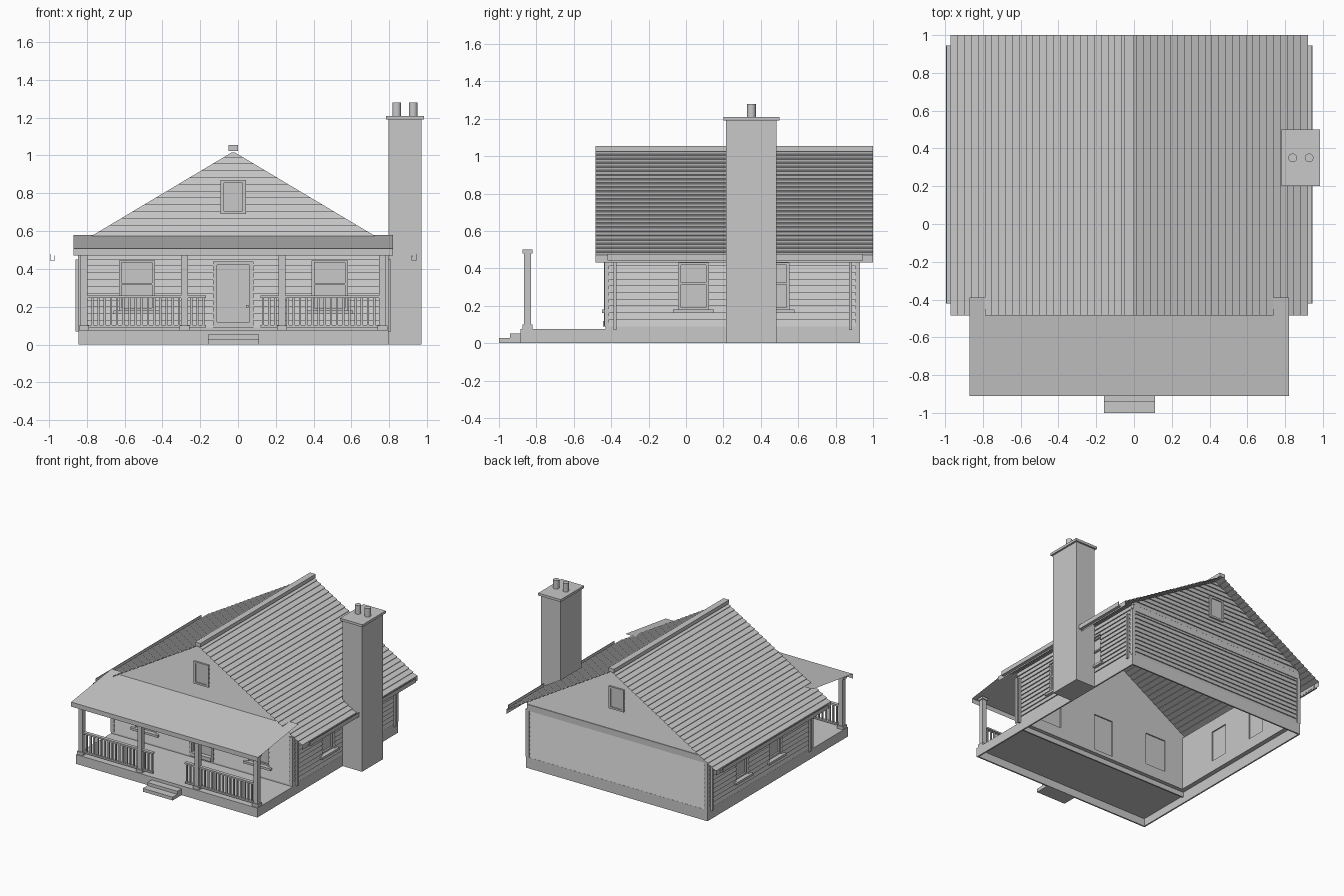
import bpy, bmesh, math

if "Cube" in bpy.data.objects:
    bpy.data.objects.remove(bpy.data.objects["Cube"], do_unlink=True)

GREY = (0.58, 0.58, 0.58, 1)
mat = bpy.data.materials.new("plain grey")
mat.use_nodes = True
mat.diffuse_color = GREY
mat.node_tree.nodes["Principled BSDF"].inputs["Base Color"].default_value = GREY

CX = -0.025            # ridge line
HALF = 0.81            # half width of the house body
FRONT, BACK = -0.425, 0.92
RIDGE, SLOPE, EAVE = 1.03, 0.596, 0.945
BASE = 0.09


def finish(name, bm, solid=True):
    if solid:
        bmesh.ops.recalc_face_normals(bm, faces=bm.faces)
    me = bpy.data.meshes.new(name)
    bm.to_mesh(me)
    bm.free()
    me.materials.append(mat)
    ob = bpy.data.objects.new(name, me)
    bpy.context.collection.objects.link(ob)
    return ob


# Wall frames: u along the wall, d outward, z up
def world(u, d, z): return (u, d, z)
def on_front(u, d, z): return (CX + u, FRONT - d, z)
def on_back(u, d, z): return (CX + u, BACK + d, z)
def on_right(u, d, z): return (CX + HALF + d, u, z)
def on_left(u, d, z): return (CX - HALF - d, u, z)


def add_hexa(bm, pts):
    v = [bm.verts.new(p) for p in pts]
    for a, b in ((0, 1), (1, 2), (2, 3), (3, 0)):
        bm.faces.new((v[a], v[b], v[b + 4], v[a + 4]))
    bm.faces.new(v[3::-1])
    bm.faces.new(v[4:])


def boxes(name, items, place=world):
    bm = bmesh.new()
    for u0, u1, d0, d1, z0, z1 in items:
        add_hexa(bm, [place(u, d, z) for z in (z0, z1)
                      for u, d in ((u0, d0), (u1, d0), (u1, d1), (u0, d1))])
    return finish(name, bm)


def sheet(name, path, a, b, place):
    """Open strip: a 2D path swept from a to b."""
    bm = bmesh.new()
    rows = [[bm.verts.new(place(p, q, s)) for s in (a, b)] for p, q in path]
    for r, n in zip(rows, rows[1:]):
        bm.faces.new((r[0], n[0], n[1], r[1]))
    return finish(name, bm, solid=False)


# Lapped siding with openings; a gable narrows under the roof
def siding(name, place, u0, u1, top, openings, gable=False, step=0.036):
    bm = bmesh.new()
    n = math.ceil((top - BASE) / step)
    cuts = {round(min(BASE + i * step, top), 4) for i in range(n + 1)}
    cuts |= {z for o in openings for z in o[2:]}
    if gable:
        cuts.add(round(RIDGE - SLOPE * (HALF + 0.015), 4))
    cuts = sorted(cuts)

    def clamp(u, z):
        if not gable:
            return u
        lim = max((RIDGE - z) / SLOPE - 0.015, 0.001)
        return max(-lim, min(lim, u))

    for za, zb in zip(cuts, cuts[1:]):
        mid = (za + zb) / 2
        f = ((mid - BASE) % step) / step
        h = (zb - za) / step / 2
        da, db = 0.009 * (1 - f + h), 0.009 * (1 - f - h)
        edges = [u0]
        for o in sorted(openings):
            if o[2] < mid < o[3]:
                edges += [o[0], o[1]]
        edges.append(u1)
        for a, b in zip(edges[::2], edges[1::2]):
            add_hexa(bm, [place(clamp(u, z), d, z) for z, out in ((za, da), (zb, db))
                          for u, d in ((a, -0.04), (b, -0.04), (b, out), (a, out))])
    finish(name, bm)


def sash_window(name, place, o):
    u0, u1, z0, z1 = o
    m, w = 0.32, 0.012
    boxes(name + "_pane", [(u0, u1, -0.03, -0.024, z0, z1)], place)
    boxes(name + "_sash", [(u0, u0 + w, -0.03, -0.01, z0, z1),
                           (u1 - w, u1, -0.03, -0.01, z0, z1),
                           (u0, u1, -0.03, -0.01, z1 - w, z1),
                           (u0, u1, -0.03, -0.01, z0, z0 + w),
                           (u0, u1, -0.03, -0.008, m - w / 2, m + w / 2)], place)
    boxes(name + "_sill", [(u0 - 0.03, u1 + 0.03, -0.03, 0.025, z0 - 0.018, z0)], place)


def gable_window(name, place):
    boxes(name + "_pane", [(-0.055, 0.055, 0, 0.01, 0.7, 0.86)], place)
    boxes(name + "_frame", [(-0.067, -0.05, 0, 0.018, 0.69, 0.87),
                            (0.05, 0.067, 0, 0.018, 0.69, 0.87),
                            (-0.05, 0.05, 0, 0.018, 0.69, 0.705),
                            (-0.05, 0.05, 0, 0.018, 0.855, 0.87)], place)


# Walls and windows
front_windows = [(c - 0.093, c + 0.093, 0.18, 0.445) for c in (-0.51, 0.51)]
side_windows = [(c - 0.08, c + 0.08, 0.18, 0.43) for c in (0.04, 0.47)]
door = (-0.087, 0.087, 0.12, 0.42)
siding("front_wall", on_front, -HALF, HALF, 1.015, front_windows + [door], True)
siding("back_wall", on_back, -HALF, HALF, 1.015, [], True)
for side, place in (("right", on_right), ("left", on_left)):
    siding(side + "_wall", place, FRONT + 0.005, BACK - 0.005, 0.53, side_windows)
    for i, o in enumerate(side_windows):
        sash_window(f"{side}_window_{i + 1}", place, o)
for i, o in enumerate(front_windows):
    sash_window(f"front_window_{i + 1}", on_front, o)
gable_window("front_gable_window", on_front)
gable_window("back_gable_window", on_back)
boxes("gable_band", [(-HALF, HALF, 0, 0.011, 0.47, 0.52)], on_back)

# Door
boxes("door", [(-0.087, 0.087, -0.03, -0.015, 0.12, 0.42)], on_front)
boxes("door_frame", [(-0.107, -0.087, -0.03, 0.014, 0.09, 0.44),
                     (0.087, 0.107, -0.03, 0.014, 0.09, 0.44),
                     (-0.087, 0.087, -0.03, 0.014, 0.42, 0.44),
                     (-0.087, 0.087, -0.03, 0.02, 0.09, 0.12)], on_front)
boxes("door_knob", [(0.068, 0.08, -0.015, 0.005, 0.195, 0.21)], on_front)

# Corner boards and downspouts
for side, place in (("right", on_right), ("left", on_left)):
    boxes(side + "_corner_boards", [(FRONT - 0.011, FRONT + 0.014, -0.02, 0.012, BASE, 0.48),
                                    (BACK - 0.014, BACK + 0.011, -0.02, 0.012, BASE, 0.48)], place)
    boxes(side + "_downspouts", [(y - 0.008, y + 0.008, 0.01, 0.025, 0.07, 0.45)
                                 for y in (-0.38, 0.88)], place)

# Foundation skirt, open underneath, and porch deck
X0, X1, PY, HY = CX - 0.82, CX + 0.82, -0.885, 0.93
T = 0.012
boxes("house_foundation", [(X0, X0 + T, -0.43, HY, 0, BASE), (X1 - T, X1, -0.43, HY, 0, BASE),
                           (X0, X1, HY - T, HY, 0, BASE), (X0, X1, -0.43, -0.43 + T, 0.05, BASE)])
boxes("porch_skirt", [(X0, X0 + T, PY, -0.43, 0, 0.07), (X1 - T, X1, PY, -0.43, 0, 0.07),
                      (X0, X1, PY, PY + T, 0, 0.07)])
boxes("porch_deck", [(X0, X1, PY, -0.42, 0.063, 0.076)])
boxes("porch_steps", [(CX - 0.135, CX + 0.135, -1, PY, 0, 0.027),
                      (CX - 0.135, CX + 0.135, -0.94, PY, 0.027, 0.052)])

# Main roof: stepped shingle courses from eave to eave
courses, lift = 26, 0.009
norm = math.hypot(1, SLOPE)
half = []
for i in range(courses):
    for t, k in ((i, 0), (i + 1, lift)):
        x = (EAVE - 0.004) * t / courses
        half.append((x + k * SLOPE / norm, RIDGE - SLOPE * x + k / norm - 0.005))
half.append((EAVE, 0.432))
outline = [(-x, z) for x, z in reversed(half)] + half[1:]
sheet("main_roof", outline, -0.485, 1.0, lambda p, q, s: (CX + p, s, q))
boxes("ridge_cap", [(CX - 0.025, CX + 0.025, -0.485, 1.0, 1.025, 1.055)])

# Gutters
trough = ((0.945, 0.47), (0.945, 0.445), (0.968, 0.445), (0.968, 0.478))
for side, s in (("right", 1), ("left", -1)):
    g = sheet(side + "_gutter", trough, -0.42, 0.945,
              lambda p, q, y, s=s: (CX + s * p, y, q))
    m = g.modifiers.new("thickness", 'SOLIDIFY')
    m.thickness = 0.004
    m.offset = 0

# Porch roof with front fascia
sheet("porch_roof", ((-0.91, 0.47), (-0.91, 0.507), (-0.39, 0.58)),
      CX + 0.845, CX - 0.845, lambda p, q, s: (s, p, q))

# Porch posts
PYC = -0.848
for i, c in enumerate((-0.79, -0.258, 0.258, 0.79)):
    boxes(f"porch_post_{i + 1}",
          [(CX + c - w, CX + c + w, PYC - w, PYC + w, a, b)
           for w, a, b in ((0.027, 0.076, 0.1), (0.019, 0.1, 0.48), (0.027, 0.48, 0.5))])

# Porch railings
for side, s in (("right", 1), ("left", -1)):
    lo, hi = sorted((CX + s * 0.145, CX + s * 0.79))
    boxes(side + "_rails", [(lo, hi, PYC - 0.014, PYC + 0.014, 0.247, 0.26),
                            (lo, hi, PYC - 0.01, PYC + 0.01, 0.09, 0.103)])
    count = 20
    xs = [lo + 0.012 + (hi - lo - 0.024) * i / (count - 1) for i in range(count)]
    boxes(side + "_balusters", [(x - 0.006, x + 0.006, PYC - 0.006, PYC + 0.006, 0.1, 0.25)
                                for x in xs])

# Chimney with cap and two round flues
boxes("chimney", [(0.795, 0.97, 0.215, 0.485, 0, 1.19)])
boxes("chimney_cap", [(0.782, 0.985, 0.2, 0.5, 1.19, 1.21)])
for i, x in enumerate((0.84, 0.927)):
    bpy.ops.mesh.primitive_cylinder_add(vertices=20, radius=0.023, depth=0.08,
                                        location=(x, 0.35, 1.24))
    flue = bpy.context.object
    flue.name = f"chimney_flue_{i + 1}"
    flue.data.materials.append(mat)
    bpy.ops.object.shade_smooth_by_angle()
